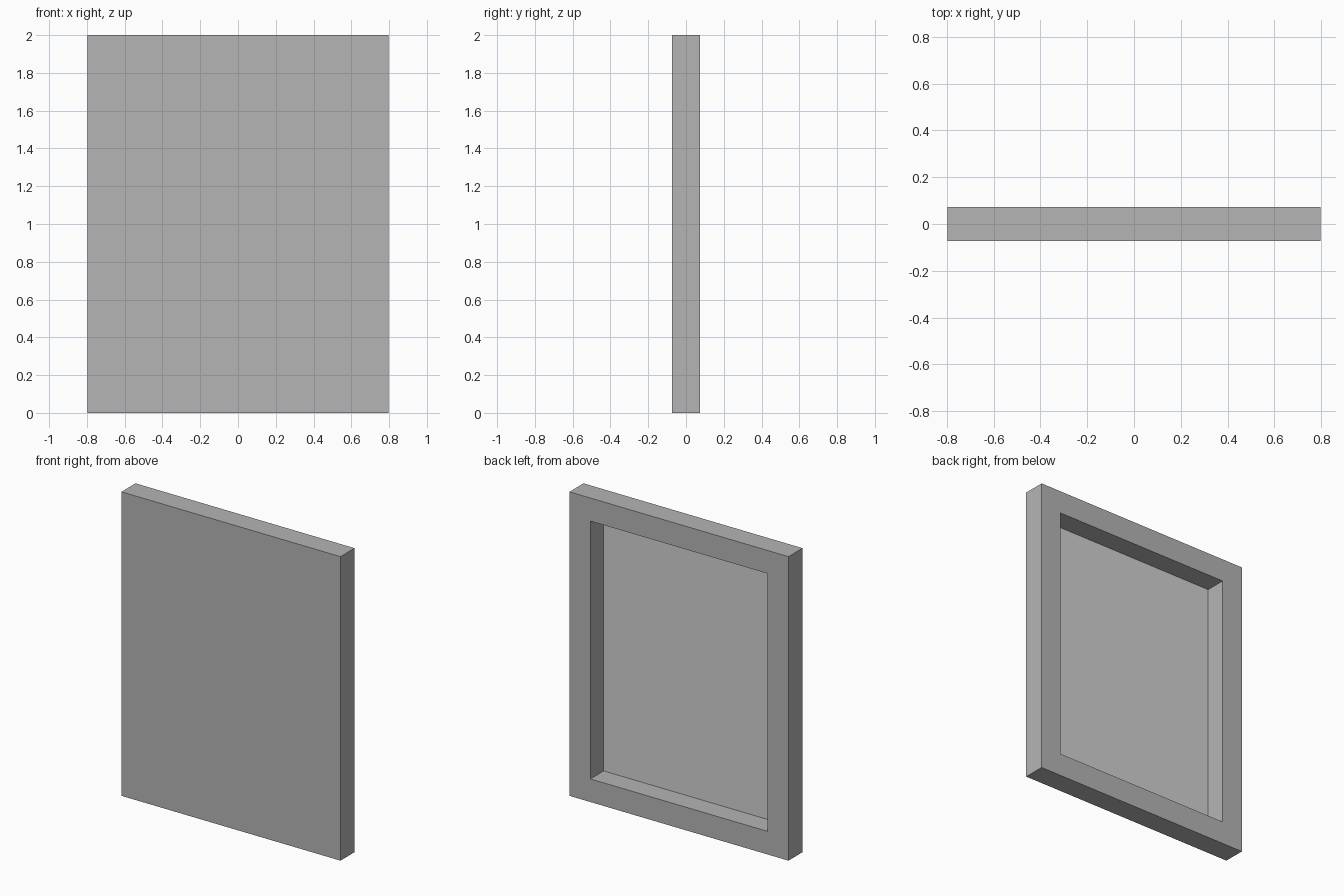
import bpy
import bmesh
from mathutils import Matrix, Vector

cube = bpy.data.objects.get("Cube")
if cube:
    bpy.data.objects.remove(cube, do_unlink=True)

WIDTH, DEPTH, HEIGHT = 1.594, 0.146, 2.0
BORDER = 0.152      # width of the rim around the back recess
RECESS = 0.138      # depth of the recess


def make_material(name, grey):
    mat = bpy.data.materials.new(name)
    mat.use_nodes = True
    colour = (grey, grey, grey, 1.0)
    mat.diffuse_color = colour
    mat.node_tree.nodes["Principled BSDF"].inputs["Base Color"].default_value = colour
    return mat


# Slab standing on the ground
bm = bmesh.new()
bmesh.ops.create_cube(bm, size=1.0)
bmesh.ops.transform(
    bm, verts=bm.verts,
    matrix=Matrix.Translation((0, 0, HEIGHT / 2)) @ Matrix.Diagonal((WIDTH, DEPTH, HEIGHT, 1)))

# Rim around the back
bm.normal_update()
back = max(bm.faces, key=lambda f: f.normal.y)
bmesh.ops.inset_region(bm, faces=[back], thickness=BORDER, use_even_offset=True)

# Deep recess, leaving only a thin front skin
extruded = bmesh.ops.extrude_discrete_faces(bm, faces=[back])
panel = extruded["faces"][0]
bmesh.ops.translate(bm, verts=panel.verts, vec=Vector((0, -RECESS, 0)))
panel.material_index = 1
bmesh.ops.recalc_face_normals(bm, faces=bm.faces)

mesh = bpy.data.meshes.new("stretched_canvas")
bm.to_mesh(mesh)
bm.free()
mesh.materials.append(make_material("mid grey", 0.46))
mesh.materials.append(make_material("light grey panel", 0.64))
canvas = bpy.data.objects.new("stretched_canvas", mesh)
bpy.context.collection.objects.link(canvas)
